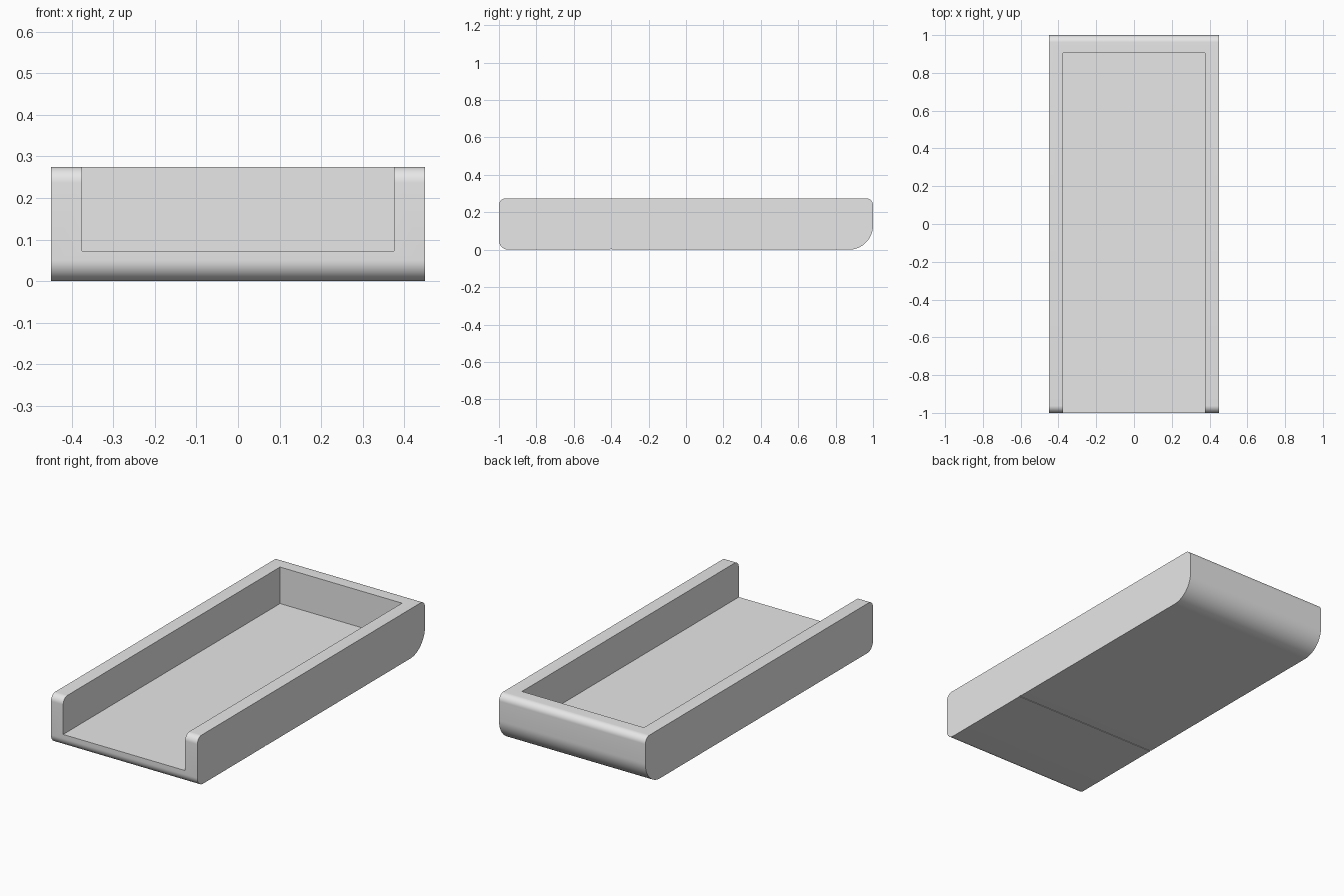
import bpy
import bmesh
from math import cos, sin, pi

default_cube = bpy.data.objects.get("Cube")
if default_cube:
    bpy.data.objects.remove(default_cube, do_unlink=True)

HALF_WIDTH, HALF_LENGTH, HEIGHT = 0.45, 1.0, 0.275
WALL, FLOOR, BACK = 0.375, 0.072, 0.905
SEAM_Y, SEAM_WIDTH, SEAM_DEPTH = -0.4, 0.008, 0.003

grey = bpy.data.materials.new("light grey")
grey.use_nodes = True
grey.diffuse_color = (0.8, 0.8, 0.8, 1)
grey.node_tree.nodes["Principled BSDF"].inputs["Base Color"].default_value = grey.diffuse_color


def corner(y, z, radius, quarter, steps=12):
    """Points of a rounded corner, counter-clockwise in the y-z plane."""
    angles = [(quarter + i / steps) * pi / 2 for i in range(steps + 1)]
    return [(y + radius * cos(a), z + radius * sin(a)) for a in angles]


def extrude_profile(name, points, half_width):
    """Solid made by sweeping a y-z outline across x."""
    bm = bmesh.new()
    face = bm.faces.new([bm.verts.new((-half_width, y, z)) for y, z in points])
    swept = bmesh.ops.extrude_face_region(bm, geom=[face])["geom"]
    verts = [v for v in swept if isinstance(v, bmesh.types.BMVert)]
    bmesh.ops.translate(bm, verts=verts, vec=(2 * half_width, 0, 0))
    bmesh.ops.recalc_face_normals(bm, faces=bm.faces)
    mesh = bpy.data.meshes.new(name)
    bm.to_mesh(mesh)
    bm.free()
    mesh.materials.append(grey)
    obj = bpy.data.objects.new(name, mesh)
    bpy.context.collection.objects.link(obj)
    return obj


# Tray body: rounded side outline with a large curve under the back,
# and a fine seam across the underside
small, large, lip = 0.05, 0.13, 0.038
outline = corner(HALF_LENGTH - lip, HEIGHT - lip, lip, 0)
outline += corner(-HALF_LENGTH + lip, HEIGHT - lip, lip, 1)
outline += corner(-HALF_LENGTH + small, small, small, 2)
outline += [(SEAM_Y - SEAM_WIDTH / 2, 0), (SEAM_Y - SEAM_WIDTH / 2, SEAM_DEPTH),
            (SEAM_Y + SEAM_WIDTH / 2, SEAM_DEPTH), (SEAM_Y + SEAM_WIDTH / 2, 0)]
outline += corner(HALF_LENGTH - large, large, large, 3, 20)
tray = extrude_profile("open_tray", outline, HALF_WIDTH)

# Recess: open at the top and the front
recess = extrude_profile("recess_cutter", [(-1.2, FLOOR), (BACK, FLOOR),
                                           (BACK, 0.5), (-1.2, 0.5)], WALL)
recess.hide_render = True

bpy.ops.object.select_all(action="DESELECT")
tray.select_set(True)
bpy.context.view_layer.objects.active = tray
cut = tray.modifiers.new("recess", "BOOLEAN")
cut.operation = "DIFFERENCE"
cut.solver = "EXACT"
cut.object = recess
bpy.ops.object.modifier_apply(modifier=cut.name)
bpy.data.objects.remove(recess, do_unlink=True)
bpy.ops.object.shade_smooth_by_angle(angle=pi / 6)
